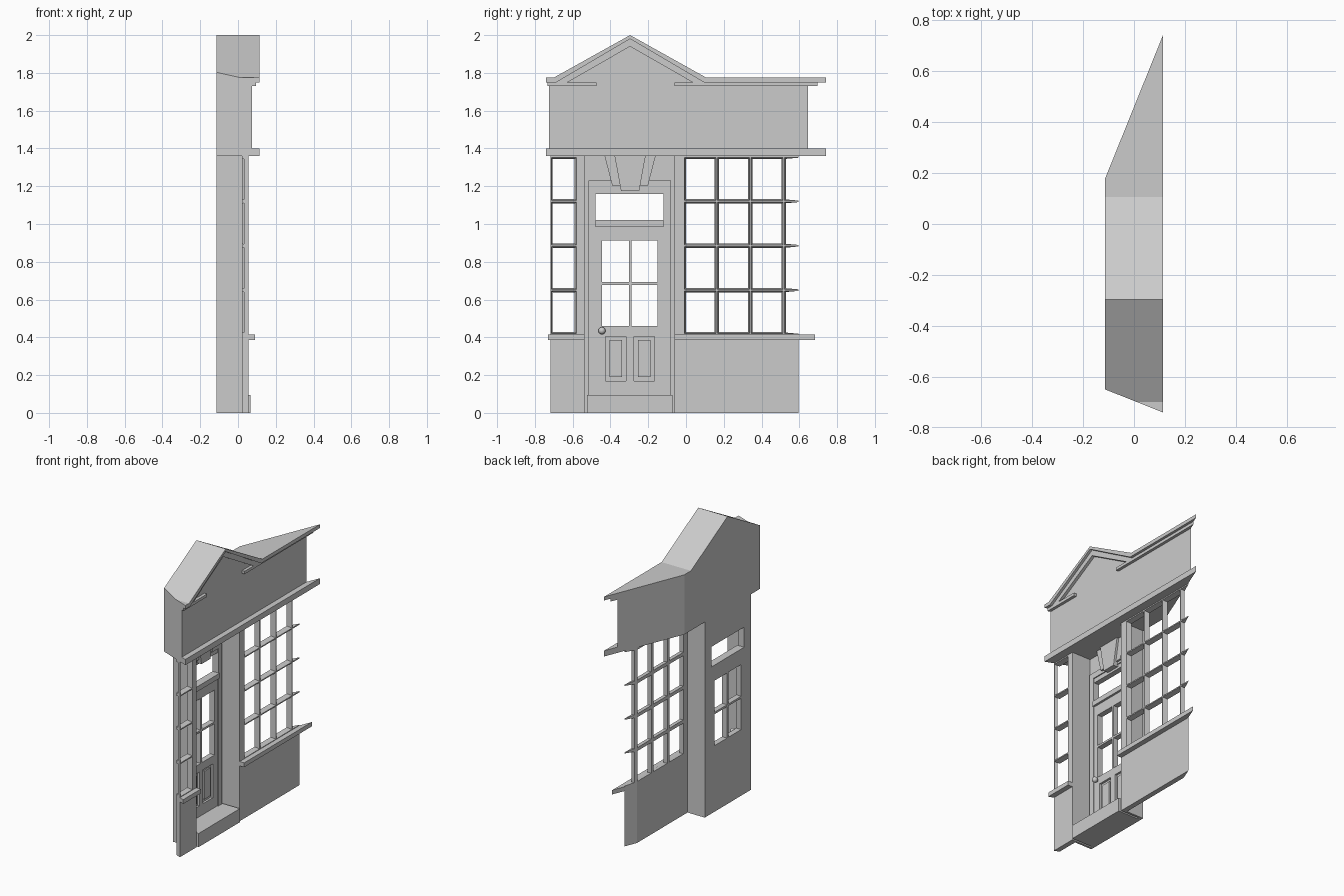
import bpy, bmesh
from mathutils import Vector

cube = bpy.data.objects.get("Cube")
if cube:
    bpy.data.objects.remove(cube)

grey = bpy.data.materials.new("stone_grey")
grey.use_nodes = True
colour = (0.6, 0.6, 0.6, 1)
grey.diffuse_color = colour
grey.node_tree.nodes["Principled BSDF"].inputs["Base Color"].default_value = colour

BACK, WALL, BAY_BACK, BAY = -0.113, 0.075, 0.02, 0.055
END = 0.9   # parts run past the slanted ends and are trimmed there
MID = -0.296  # door and gable centre

# slanted end planes: point and outward normal
ENDS = [(Vector((BACK, 0.18, 0)), Vector((-0.56, 0.226, 0))),
        (Vector((BACK, -0.65, 0)), Vector((-0.09, -0.226, 0)))]


def finish(name, bm):
    """Trim a part at both slanted ends and link it."""
    for point, normal in ENDS:
        geom = bm.verts[:] + bm.edges[:] + bm.faces[:]
        cut = bmesh.ops.bisect_plane(bm, geom=geom, plane_co=point,
                                     plane_no=normal, clear_outer=True)
        edges = [e for e in cut["geom_cut"] if isinstance(e, bmesh.types.BMEdge)]
        if edges:
            bmesh.ops.holes_fill(bm, edges=edges, sides=0)
    bmesh.ops.recalc_face_normals(bm, faces=bm.faces[:])
    mesh = bpy.data.meshes.new(name)
    bm.to_mesh(mesh)
    bm.free()
    mesh.materials.append(grey)
    ob = bpy.data.objects.new(name, mesh)
    bpy.context.collection.objects.link(ob)
    return ob


def prism(name, profile, x0, x1):
    """Extrude a (y, z) profile from x0 to x1."""
    bm = bmesh.new()
    face = bm.faces.new([bm.verts.new((x0, y, z)) for y, z in profile])
    out = bmesh.ops.extrude_face_region(bm, geom=[face])
    verts = [v for v in out["geom"] if isinstance(v, bmesh.types.BMVert)]
    bmesh.ops.translate(bm, verts=verts, vec=(x1 - x0, 0, 0))
    return finish(name, bm)


def box(name, x0, x1, y0, y1, z0, z1):
    return prism(name, [(y0, z0), (y1, z0), (y1, z1), (y0, z1)], x0, x1)


def frame(name, x0, x1, outer, inner):
    """Four boxes around an opening; each rectangle is y0, y1, z0, z1."""
    a, b, c, d = outer
    e, f, g, h = inner
    for part, rect in (("left", (a, e, c, d)), ("right", (f, b, c, d)),
                       ("bottom", (e, f, c, g)), ("top", (e, f, h, d))):
        if rect[1] > rect[0] and rect[3] > rect[2]:
            box(f"{name}_{part}", x0, x1, *rect)


def bar(name, y0, y1, z0, z1, wide=0.024, narrow=0.008):
    """Glazing bar along y or z that tapers towards the street."""
    bm = bmesh.new()
    rings = []
    for x, w in ((BAY_BACK, wide / 2), (BAY, narrow / 2)):
        dy, dz = (w, 0) if y0 == y1 else (0, w)
        rings.append([bm.verts.new((x, y, z)) for y, z in (
            (y0 - dy, z0 - dz), (y1 + dy, z0 - dz),
            (y1 + dy, z1 + dz), (y0 - dy, z1 + dz))])
    low, high = rings
    bm.faces.new(low)
    bm.faces.new(high)
    for i in range(4):
        j = (i + 1) % 4
        bm.faces.new((low[i], low[j], high[j], high[i]))
    finish(name, bm)


# upper storey with gable
EAVE, PEAK = 1.775, 2.0
gable = [(-0.7, EAVE), (MID, PEAK), (0.107, EAVE)]
prism("upper_wall", [(-END, 1.36), (END, 1.36), (END, EAVE), *gable[::-1],
                     (-END, EAVE)], BACK, WALL)

# mouldings
box("lower_cornice", WALL, 0.113, -END, END, 1.36, 1.4)
prism("roof_cornice", [(-END, EAVE), *gable, (END, EAVE), (END, 1.75),
                       (0.095, 1.75), (MID, 1.98), (-0.687, 1.75),
                       (-END, 1.75)], WALL, 0.113)
prism("pediment_moulding", [(-0.687, 1.75), (MID, 1.98), (0.095, 1.75),
                            (0.035, 1.75), (MID, 1.94), (-0.627, 1.75)],
      WALL, 0.095)
box("left_eave_moulding", WALL, 0.095, -END, -0.475, 1.73, 1.75)
box("right_eave_moulding", WALL, 0.095, -0.062, END, 1.73, 1.75)

# bay walls, sills, posts and recess sides
for side, y0, y1, post0, post1, deep0, deep1 in (
        ("left", -END, -0.537, -0.577, -0.537, -0.552, -0.537),
        ("right", -0.06, END, -0.06, -0.015, -0.06, -0.045)):
    box(side + "_bay_wall", BAY_BACK, BAY, y0, y1, 0, 0.385)
    box(side + "_sill", BAY_BACK, 0.09, y0, y1, 0.385, 0.415)
    box(side + "_post", BAY_BACK, BAY, post0, post1, 0.415, 1.36)
    box(side + "_recess_side", BACK, BAY_BACK, deep0, deep1, 0, 1.36)

# shop window glazing bars
heights = [0.415 + i * 0.235 for i in range(5)]
for i, z in enumerate(heights):
    bar(f"left_window_rail_{i}", -END, -0.56, z, z)
    bar(f"right_window_rail_{i}", -0.03, END, z, z)
for i in range(4):
    y = -0.013 + i * 0.177
    bar(f"right_window_upright_{i}", y, y, 0.415, 1.36)
for i, y in enumerate((-0.717, -0.577)):
    bar(f"left_window_upright_{i}", y, y, 0.415, 1.36)

# doorway wall, frame and step
DOOR = -0.075
frame("doorway_wall", BACK, -0.09, (-0.537, -0.06, 0, 1.36),
      (-0.478, -0.118, 0, 1.16))
frame("door_frame", -0.09, -0.068, (-0.515, -0.08, 0.095, 1.23),
      (-0.478, -0.118, 0.095, 1.19))
box("fanlight_head", BACK, DOOR, -0.478, -0.118, 1.16, 1.19)
box("transom", BACK, -0.06, -0.478, -0.118, 0.985, 1.02)
box("door_step", BACK, 0.065, -0.525, -0.072, 0, 0.095)

# keystone over the door
for name, top, low, z, x in (("keystone_back", 0.135, 0.095, 1.205, -0.055),
                             ("keystone", 0.082, 0.048, 1.175, -0.04)):
    prism(name, [(MID - low, z), (MID + low, z),
                 (MID + top, 1.36), (MID - top, 1.36)], -0.09, x)

# door leaf with glazed top
frame("door_upper", BACK, DOOR, (-0.478, -0.118, 0.41, 0.985),
      (-0.445, -0.15, 0.46, 0.912))
box("door_glazing_upright", BACK, DOOR, MID - 0.007, MID + 0.007, 0.46, 0.912)
box("door_glazing_rail", BACK, DOOR, -0.445, -0.15, 0.678, 0.692)

# door lower half with two recessed panels
for side, y0, y1, p0, p1 in (("left", -0.478, MID, -0.425, -0.318),
                             ("right", MID, -0.118, -0.275, -0.168)):
    frame(side + "_door_lower", BACK, DOOR, (y0, y1, 0.095, 0.41),
          (p0, p1, 0.17, 0.405))
    box(side + "_door_panel", BACK, -0.09, p0, p1, 0.17, 0.405)
    box(side + "_panel_field", -0.09, -0.08, p0 + 0.02, p1 - 0.02, 0.19, 0.385)

# door knob
bpy.ops.mesh.primitive_uv_sphere_add(segments=16, ring_count=10, radius=0.019,
                                     location=(-0.052, -0.445, 0.435))
knob = bpy.context.object
knob.name = "door_knob"
knob.data.materials.append(grey)
bpy.ops.object.shade_smooth_by_angle()
box("knob_stem", DOOR, -0.055, -0.451, -0.439, 0.429, 0.441)
